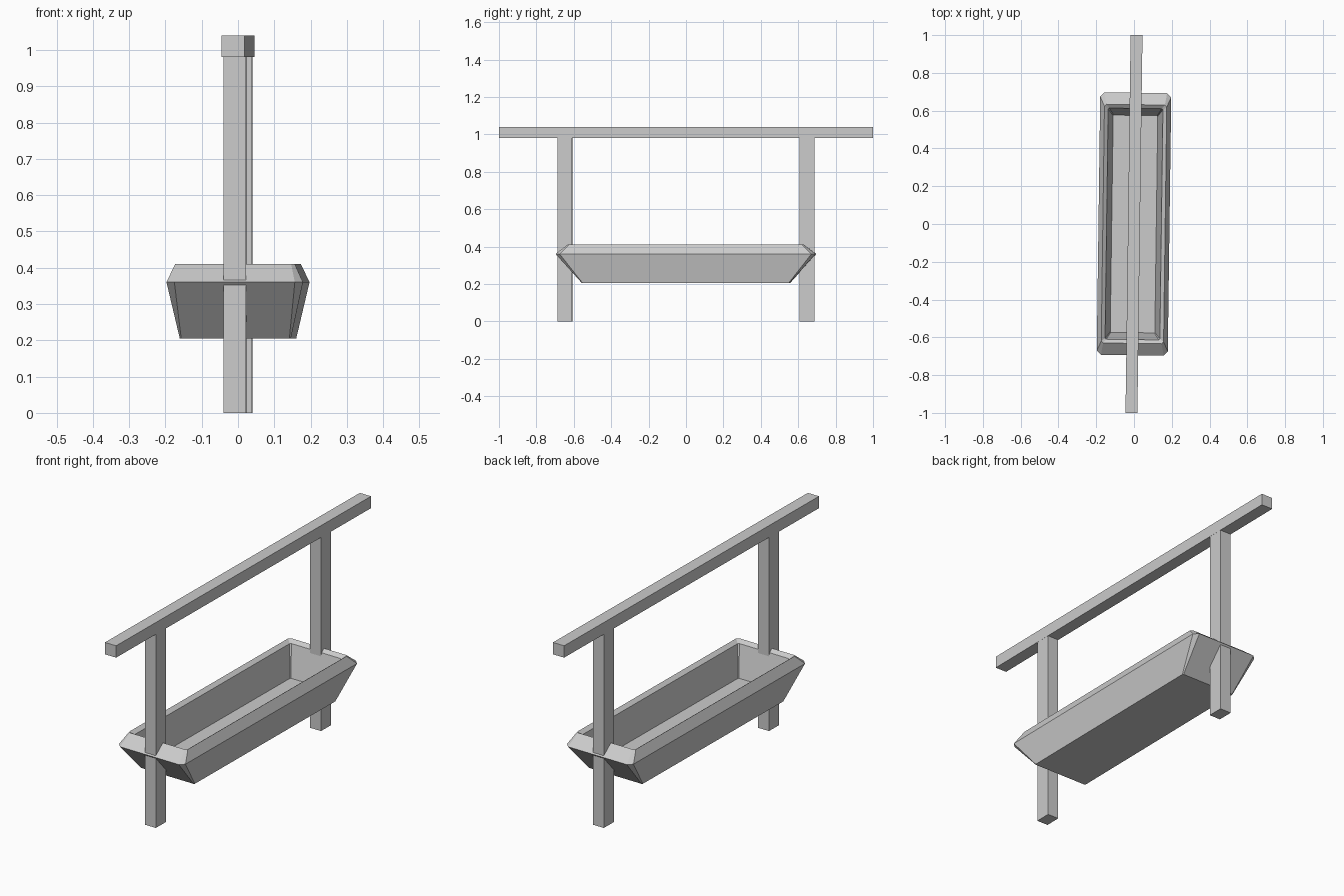
import bpy, bmesh
from mathutils import Matrix

if "Cube" in bpy.data.objects:
    bpy.data.objects.remove(bpy.data.objects["Cube"])

# The whole model is turned very slightly about z
TURN = Matrix.Rotation(-0.0135, 4, 'Z')


def make_object(name, bm):
    bmesh.ops.recalc_face_normals(bm, faces=bm.faces)
    bm.transform(TURN)
    mesh = bpy.data.meshes.new(name)
    bm.to_mesh(mesh)
    bm.free()
    obj = bpy.data.objects.new(name, mesh)
    bpy.context.collection.objects.link(obj)
    return obj


def box(name, size, centre):
    bm = bmesh.new()
    bmesh.ops.create_cube(bm, size=1)
    bmesh.ops.scale(bm, vec=size, verts=bm.verts)
    bmesh.ops.translate(bm, vec=centre, verts=bm.verts)
    return make_object(name, bm)


def ring(bm, hx, hy, z, cut):
    """Rectangle with clipped corners."""
    cx, cy = hx - cut, hy - cut
    pts = [(hx, -cy), (hx, cy), (cx, hy), (-cx, hy),
           (-hx, cy), (-hx, -cy), (-cx, -hy), (cx, -hy)]
    return [bm.verts.new((x, y, z)) for x, y in pts]


# Top rail and the two posts
box("top_rail", (0.063, 2.0, 0.06), (0, 0, 1.01))
for side, name in ((-1, "front_post"), (1, "back_post")):
    box(name, (0.062, 0.08, 0.98), (0, side * 0.648, 0.49))

# Trough: half width, half length, height, corner cut, from underside to inner floor
levels = [(0.153, 0.555, 0.205, 0.004),
          (0.188, 0.695, 0.360, 0.022),
          (0.165, 0.632, 0.410, 0.010),
          (0.145, 0.612, 0.395, 0.006),
          (0.118, 0.575, 0.240, 0.003)]
bm = bmesh.new()
rings = [ring(bm, *level) for level in levels]
for low, high in zip(rings, rings[1:]):
    for i in range(8):
        j = (i + 1) % 8
        bm.faces.new((low[i], low[j], high[j], high[i]))
bm.faces.new(rings[0])
bm.faces.new(rings[-1])
make_object("trough", bm)
